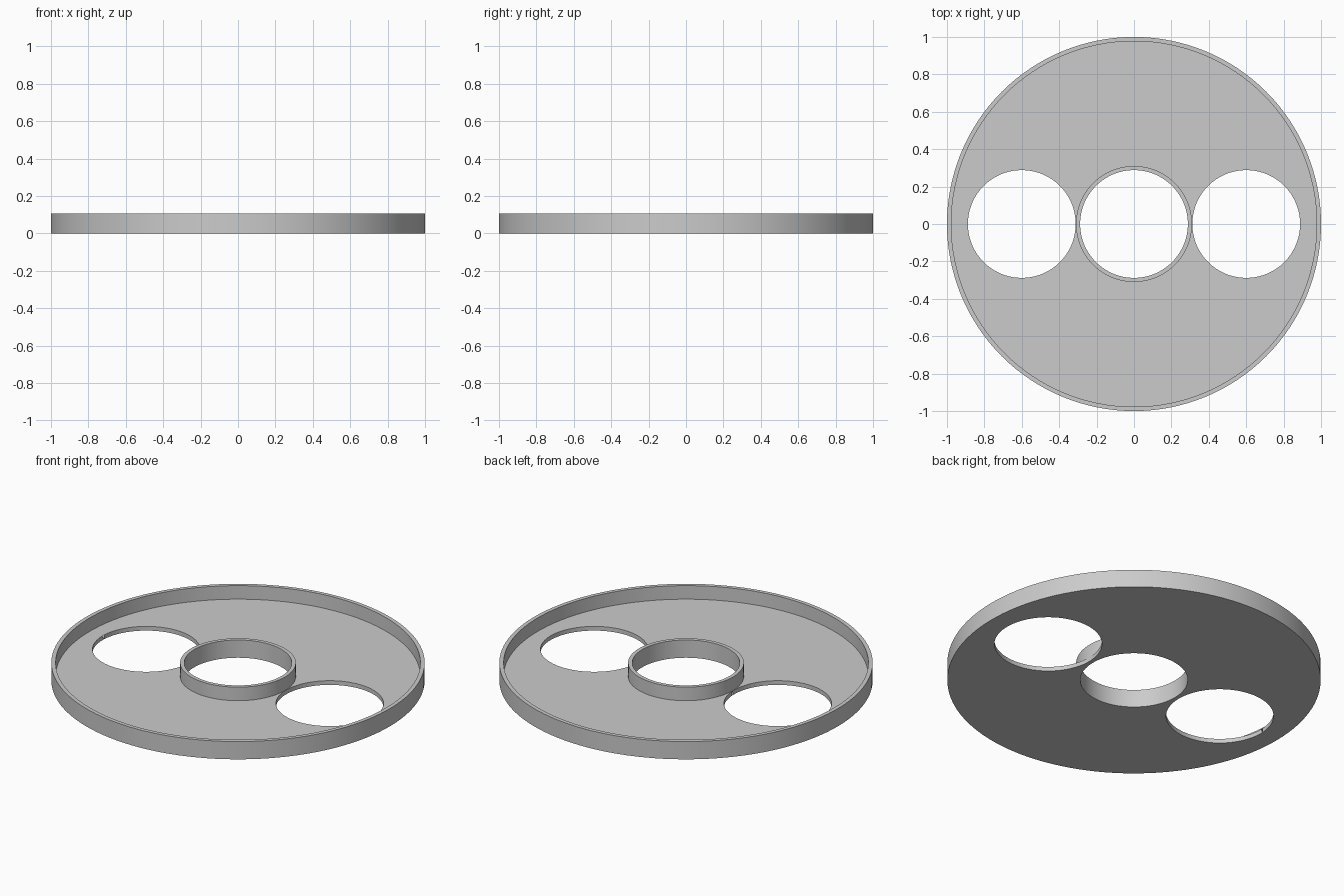
import bpy
import bmesh
from math import cos, sin, pi, radians

default = bpy.data.objects.get("Cube")
if default:
    bpy.data.objects.remove(default, do_unlink=True)

SEGMENTS = 128
HEIGHT, FLOOR = 0.105, 0.025
RIM_OUT, RIM_IN = 1.0, 0.977
COLLAR_OUT, COLLAR_IN = 0.31, 0.288
HOLE_X, HOLE_R = 0.6, 0.288

grey = bpy.data.materials.new("plain grey")
grey.use_nodes = True
colour = (0.6, 0.6, 0.6, 1)
grey.diffuse_color = colour
grey.node_tree.nodes["Principled BSDF"].inputs["Base Color"].default_value = colour


def lathe(name, profile):
    """Revolve a closed (radius, height) loop about z."""
    bm = bmesh.new()
    rings = []
    for i in range(SEGMENTS):
        a = 2 * pi * i / SEGMENTS
        rings.append([bm.verts.new((r * cos(a), r * sin(a), z)) for r, z in profile])
    n = len(profile)
    for i, ring in enumerate(rings):
        after = rings[(i + 1) % SEGMENTS]
        for j in range(n):
            k = (j + 1) % n
            bm.faces.new((ring[j], after[j], after[k], ring[k]))
    bmesh.ops.recalc_face_normals(bm, faces=bm.faces)
    mesh = bpy.data.meshes.new(name)
    bm.to_mesh(mesh)
    bm.free()
    mesh.materials.append(grey)
    obj = bpy.data.objects.new(name, mesh)
    bpy.context.collection.objects.link(obj)
    return obj


# Round tray: outer rim, flat floor and raised central collar in one section
tray = lathe("round_tray", [
    (COLLAR_IN, 0), (RIM_OUT, 0), (RIM_OUT, HEIGHT), (RIM_IN, HEIGHT),
    (RIM_IN, FLOOR), (COLLAR_OUT, FLOOR), (COLLAR_OUT, HEIGHT), (COLLAR_IN, HEIGHT),
])
bpy.context.view_layer.objects.active = tray
tray.select_set(True)

# Two round holes through the floor, either side of the collar
for side in (-1, 1):
    bpy.ops.mesh.primitive_cylinder_add(
        vertices=SEGMENTS, radius=HOLE_R, depth=0.4, location=(side * HOLE_X, 0, 0))
    cutter = bpy.context.object
    cutter.name = "hole_cutter"
    cutter.hide_render = True
    cutter.data.materials.append(grey)
    bpy.ops.object.select_all(action="DESELECT")
    tray.select_set(True)
    bpy.context.view_layer.objects.active = tray
    cut = tray.modifiers.new("side_hole", "BOOLEAN")
    cut.operation = "DIFFERENCE"
    cut.solver = "EXACT"
    cut.object = cutter
    bpy.ops.object.modifier_apply(modifier=cut.name)
    bpy.data.objects.remove(cutter, do_unlink=True)

bpy.ops.object.shade_smooth_by_angle(angle=radians(30))
